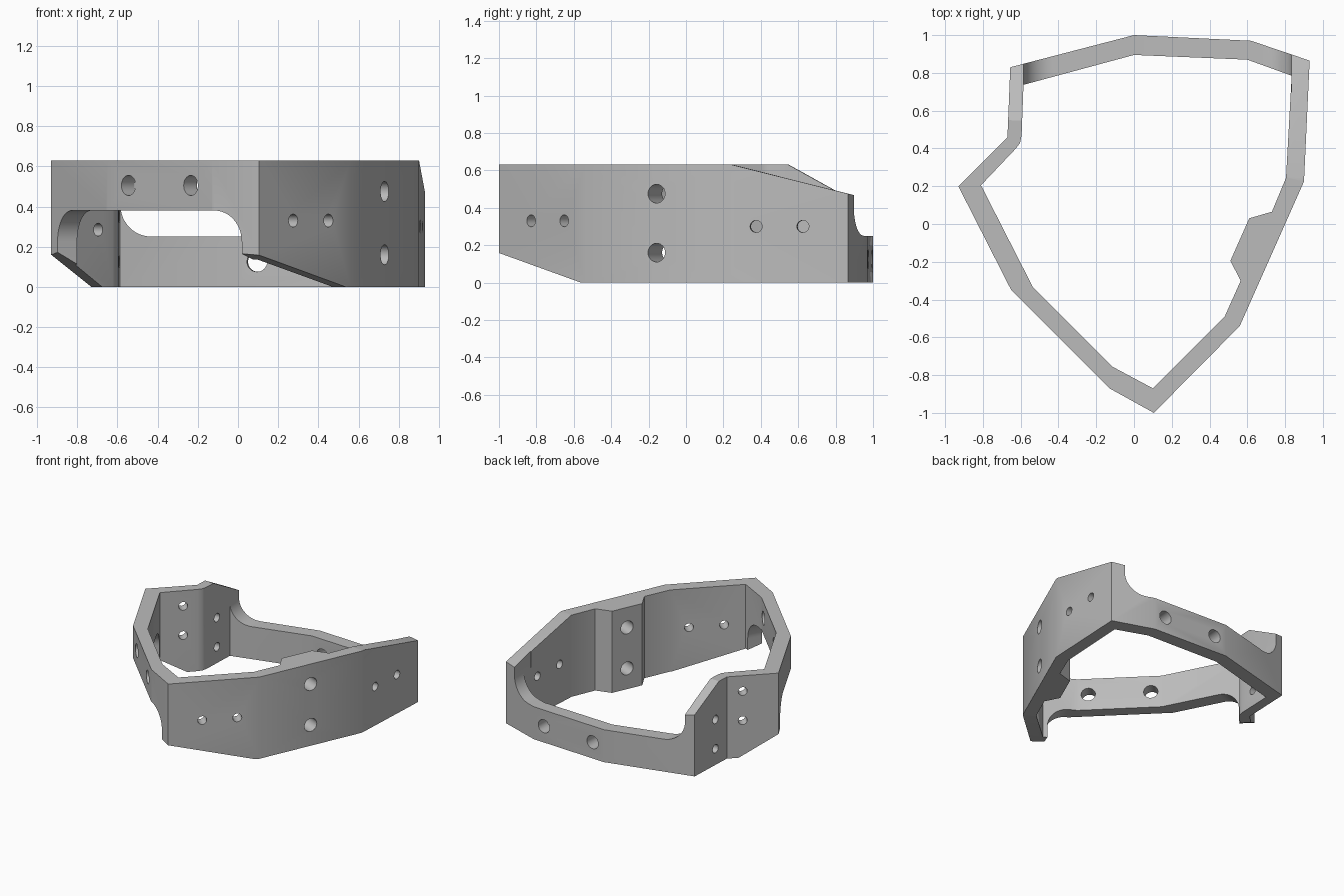
import bpy, bmesh, math
from mathutils import Vector

cube = bpy.data.objects.get("Cube")
if cube:
    bpy.data.objects.remove(cube, do_unlink=True)

HEIGHT = 0.63
helpers = []


def prism(name, points, offset):
    """Closed solid made by sweeping a planar polygon along an offset."""
    bm = bmesh.new()
    face = bm.faces.new([bm.verts.new(p) for p in points])
    swept = bmesh.ops.extrude_face_region(bm, geom=[face])["geom"]
    bmesh.ops.translate(bm, vec=offset, verts=[v for v in swept if isinstance(v, bmesh.types.BMVert)])
    bmesh.ops.recalc_face_normals(bm, faces=bm.faces)
    mesh = bpy.data.meshes.new(name)
    bm.to_mesh(mesh)
    bm.free()
    obj = bpy.data.objects.new(name, mesh)
    bpy.context.collection.objects.link(obj)
    return obj


def cutter(name, points, offset):
    obj = prism(name, points, offset)
    obj.hide_render = True
    helpers.append(obj)


def wall_cut(name, start, end, profile, near, far):
    """Cut a (distance along wall, height) profile square through a wall."""
    a = Vector((*start, 0))
    along = (Vector((*end, 0)) - a).normalized()
    inward = Vector((-along.y, along.x, 0))
    cutter(name, [a + along * t + inward * near + Vector((0, 0, z)) for t, z in profile],
           inward * (far - near))


def fillet(cx, cz, r, start, end, steps=12):
    return [(cx + r * math.cos(math.radians(start + (end - start) * i / steps)),
             cz + r * math.sin(math.radians(start + (end - start) * i / steps)))
            for i in range(steps + 1)]


def hole(start, end, x, z, r, along_y=None):
    """Round hole square to a wall, placed by x (or by y on side walls)."""
    a, b = Vector((*start, 0)), Vector((*end, 0))
    f = (x - a.x) / (b.x - a.x) if along_y is None else (along_y - a.y) / (b.y - a.y)
    along = (b - a).normalized()
    normal = Vector((-along.y, along.x, 0))
    centre = a.lerp(b, f) + Vector((0, 0, z)) - normal * 0.25
    ring = [centre + along * t + Vector((0, 0, h)) for t, h in fillet(0, 0, r, 0, 360, 32)[:-1]]
    cutter("hole_cutter", ring, normal * 0.5)


# Outer corners, counter-clockwise from the front tip
tip, right_front, right_mid, right_back = (0.105, -1), (0.56, -0.54), (0.9, 0.225), (0.93, 0.865)
back_right, back_mid, left_back = (0.62, 0.97), (0, 1), (-0.655, 0.83)
left_notch, left_tip, front_left, front_mid = (-0.67, 0.46), (-0.93, 0.2), (-0.65, -0.35), (-0.13, -0.87)
outer = [tip, right_front, right_mid, right_back, back_right, back_mid, left_back,
         left_notch, left_tip, front_left, front_mid]
inner = [(0.1, -0.87), (0.48, -0.49), (0.565, -0.3), (0.51, -0.195), (0.61, 0.03), (0.73, 0.065),
         (0.805, 0.245), (0.835, 0.785), (0.6, 0.87), (0, 0.895), (-0.585, 0.737), (-0.595, 0.47),
         (-0.603, 0.43), (-0.625, 0.4), (-0.81, 0.205), (-0.535, -0.335), (-0.115, -0.755)]

# Ring body with the hollow middle
body = prism("frame_ring", [(x, y, 0) for x, y in outer], Vector((0, 0, HEIGHT)))
cutter("hollow_cutter", [(x, y, -0.2) for x, y in inner], Vector((0, 0, 1.2)))

# Front opening under the bridge, rounded at both ends
R, ARCH = 0.155, 0.38
wall_cut("opening_left_cutter", left_tip, front_left,
         [(0.6, -0.1), (0.6, ARCH)] + fillet(0.07 + R, ARCH - R, R, 90, 180) + [(0.07, -0.1)], -0.1, 0.2)
wall_cut("opening_middle_cutter", front_left, front_mid,
         [(-0.2, -0.12), (0.735, -0.12), (0.735, ARCH), (-0.2, ARCH)], -0.25, 0.35)
wall_cut("opening_right_cutter", front_mid, tip,
         [(-0.05, -0.11), (-0.05, ARCH)] + fillet(0.17 - R, ARCH - R, R, 90, 0) + [(0.17, -0.11)], -0.11, 0.2)

# Lowered back wall with rounded ends
cutter("back_cutter",
       [(x, 0.7, z) for x, z in [(-0.585, 1)] + fillet(-0.585 + R, 0.25 + R, R, 180, 270)
        + fillet(0.835 - R, 0.25 + R, R, 270, 360) + [(0.835, 1)]], Vector((0, 0.5, 0)))

# Sloping undersides of the two legs and sloping tops of the two back posts
wall_cut("right_leg_slope_cutter", tip, right_front,
         [(0.66, -0.0116), (-0.3, 0.235), (-0.3, -0.2), (0.66, -0.2)], -0.2, 0.3)
wall_cut("left_leg_slope_cutter", left_tip, left_notch,
         [(0.31, -0.0153), (-0.2, 0.273), (-0.2, -0.2), (0.31, -0.2)], -0.3, 0.15)
wall_cut("right_post_slope_cutter", right_mid, right_back,
         [(-0.02, 0.64), (0.7, 0.46), (0.7, 0.9), (-0.02, 0.9)], -0.1, 0.16)
wall_cut("left_post_slope_cutter", left_notch, left_back,
         [(0.072, 0.64), (0.46, 0.425), (0.46, 0.9), (0.072, 0.9)], -0.15, 0.1)

# Bolt holes
for x in (-0.545, -0.235):
    hole(front_left, front_mid, x, 0.505, 0.05)
for x in (0.275, 0.45):
    hole(tip, right_front, x, 0.33, 0.032)
for z in (0.16, 0.475):
    hole(right_front, right_mid, 0.73, z, 0.05)
for y in (0.375, 0.625):
    hole(right_mid, right_back, 0, 0.3, 0.032, along_y=y)
for x in (0.1, 0.53):
    hole(back_right, back_mid, x, 0.125, 0.05)
for z in (0.125, 0.35):
    hole(left_notch, left_back, 0, z, 0.032, along_y=0.59)
for z in (0.285, 0.51):
    hole(left_notch, left_tip, -0.75, z, 0.032)

# Carve everything out of the ring
for tool in helpers:
    mod = body.modifiers.new(tool.name, "BOOLEAN")
    mod.operation = "DIFFERENCE"
    mod.solver = "EXACT"
    mod.object = tool
graph = bpy.context.evaluated_depsgraph_get()
carved = bpy.data.meshes.new_from_object(body.evaluated_get(graph))
body.modifiers.clear()
body.data = carved
for tool in helpers:
    bpy.data.objects.remove(tool, do_unlink=True)

# Plain grey finish
grey = bpy.data.materials.new("light_grey")
grey.use_nodes = True
colour = (0.5, 0.5, 0.5, 1)
grey.diffuse_color = colour
grey.node_tree.nodes["Principled BSDF"].inputs["Base Color"].default_value = colour
body.data.materials.clear()
body.data.materials.append(grey)

bpy.ops.object.select_all(action="DESELECT")
body.select_set(True)
bpy.context.view_layer.objects.active = body
bpy.ops.object.shade_smooth_by_angle(angle=math.radians(25))
